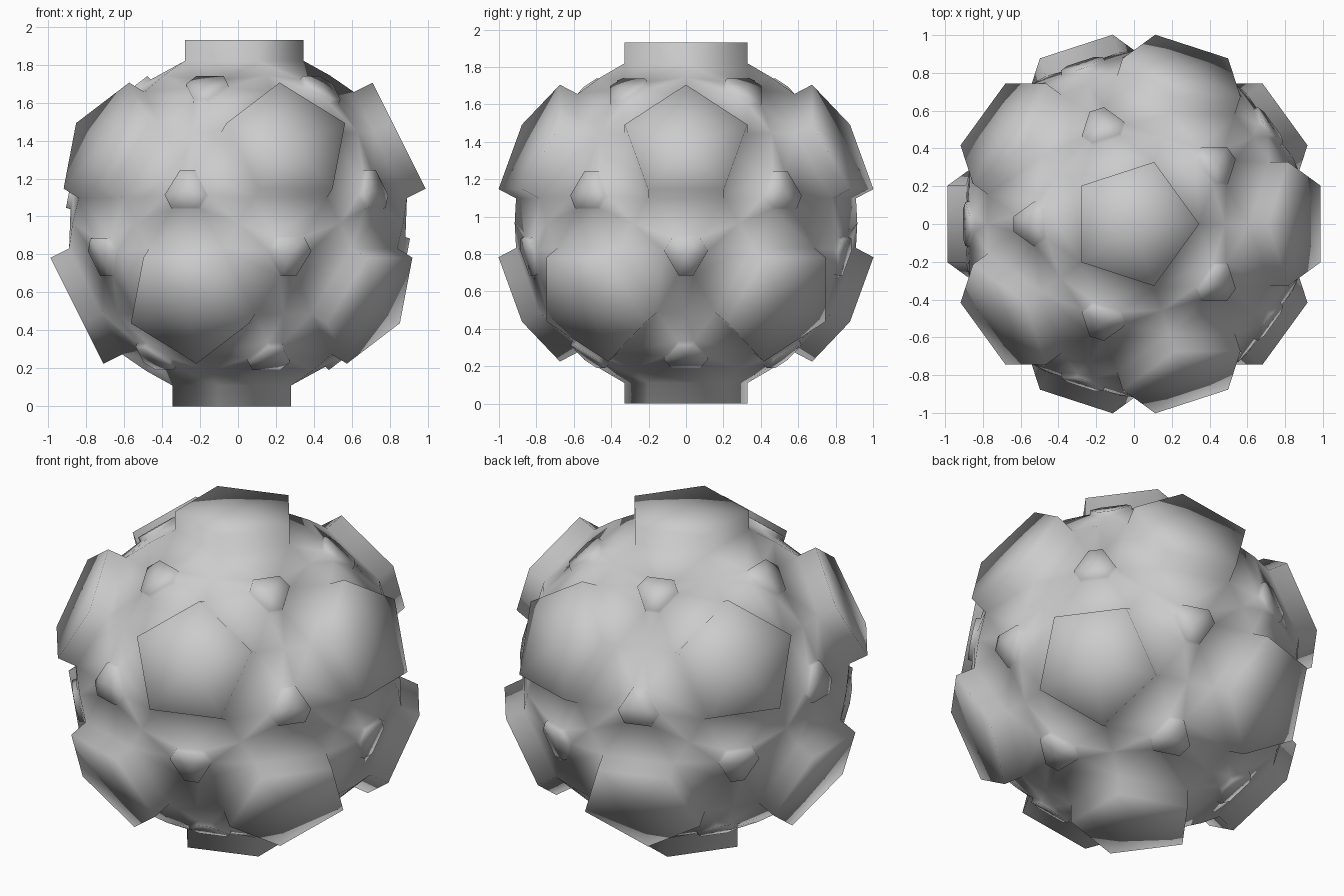
import bpy, bmesh
from math import sin, cos, radians, atan
from itertools import combinations
from mathutils import Vector, Matrix

if "Cube" in bpy.data.objects:
    bpy.data.objects.remove(bpy.data.objects["Cube"])

HALF = 0.965                        # centre height and distance of the stud tops
STUD_BASE, STUD_R = 0.855, 0.345    # pentagonal studs
KNOB_BASE, KNOB_R, KNOB_RISE = 0.88, 0.122, 0.025


def direction(az, lat):
    a = radians(az)
    return Vector((cos(a) * cos(lat), sin(a) * cos(lat), sin(lat)))


def toward(axis, other):
    return (other - axis * other.dot(axis)).normalized()


# Twelve stud axes: two poles and two staggered rings
lat = atan(0.5)
axes = [Vector((0, 0, 1)), Vector((0, 0, -1))]
for k in range(5):
    axes += [direction(72 * k, lat), direction(72 * k + 36, -lat)]


def near(a, b):
    return (a - b).length < 1.1


points = []
# Stud footprints, each corner pointing at a neighbouring stud
for a in axes:
    points += [a * STUD_BASE + toward(a, b) * STUD_R
               for b in axes if b is not a and near(a, b)]
# Slightly raised ridges halfway between neighbouring studs
points += [(a + b).normalized() * 0.916 for a, b in combinations(axes, 2) if near(a, b)]
# Knob footprints, one between every three studs
knob_axes = []
for tri in combinations(axes, 3):
    if all(near(a, b) for a, b in combinations(tri, 2)):
        c = sum(tri, Vector()).normalized()
        knob_axes.append(c)
        for a in tri:
            for turn in (-40, 40):
                t = Matrix.Rotation(radians(turn), 3, c) @ toward(c, a)
                points.append(c * KNOB_BASE + t * KNOB_R)

# Faceted ball wrapped around the footprints
bm = bmesh.new()
for p in points:
    bm.verts.new(p)
bmesh.ops.convex_hull(bm, input=bm.verts[:])
bmesh.ops.dissolve_limit(bm, angle_limit=radians(0.5), verts=bm.verts[:], edges=bm.edges[:])
bmesh.ops.recalc_face_normals(bm, faces=bm.faces[:])


def facing(dirs, sides):
    return [f for f in bm.faces if len(f.verts) == sides
            and any(f.normal.dot(d) > 0.9999 for d in dirs)]


# Raise the studs and knobs, then give each top a centre point
studs, knobs = facing(axes, 5), facing(knob_axes, 6)
bmesh.ops.inset_individual(bm, faces=studs, thickness=0, depth=HALF - STUD_BASE)
bmesh.ops.inset_individual(bm, faces=knobs, thickness=0.004, depth=KNOB_RISE)
bmesh.ops.poke(bm, faces=studs + knobs)
bmesh.ops.translate(bm, verts=bm.verts[:], vec=(0, 0, HALF))
for f in bm.faces:
    f.smooth = True

mesh = bpy.data.meshes.new("studded_ball")
bm.to_mesh(mesh)
bm.free()
ball = bpy.data.objects.new("studded_ball", mesh)
bpy.context.collection.objects.link(ball)

# Plain grey finish
grey = bpy.data.materials.new("plain_grey")
grey.use_nodes = True
color = (0.6, 0.6, 0.6, 1)
grey.diffuse_color = color
grey.node_tree.nodes["Principled BSDF"].inputs["Base Color"].default_value = color
mesh.materials.append(grey)
